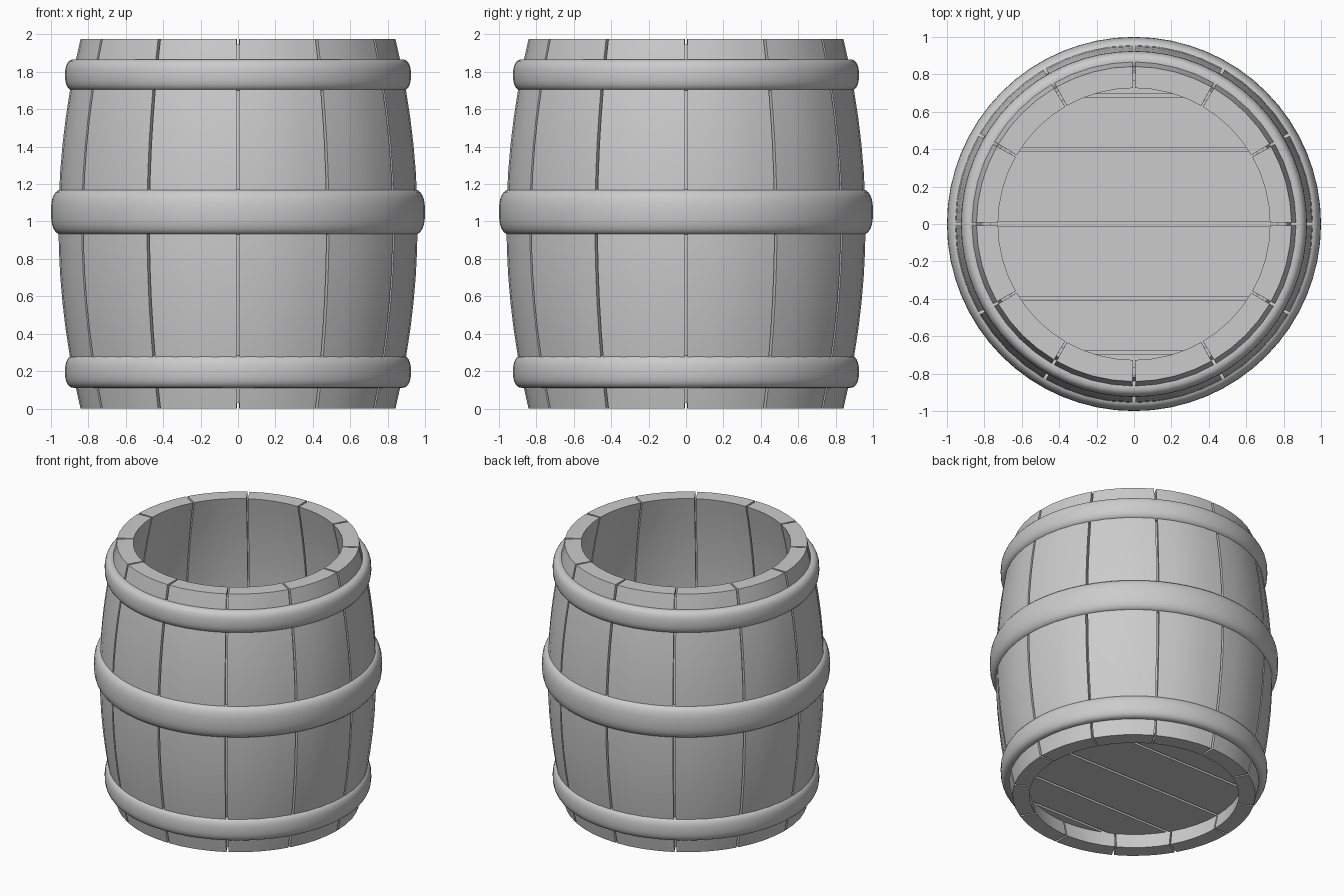
import bpy, bmesh
from math import sin, cos, pi, sqrt, radians, copysign

if "Cube" in bpy.data.objects:
    bpy.data.objects.remove(bpy.data.objects["Cube"])

H, THICK, GAP = 1.975, 0.115, 0.015


def bulge(z):
    t = (z - H / 2) / (H / 2)
    return 0.96 - 0.118 * t * t


def finish(bm, name):
    bmesh.ops.recalc_face_normals(bm, faces=bm.faces[:])
    me = bpy.data.meshes.new(name)
    bm.to_mesh(me)
    bm.free()
    ob = bpy.data.objects.new(name, me)
    bpy.context.collection.objects.link(ob)
    bpy.ops.object.select_all(action='DESELECT')
    bpy.context.view_layer.objects.active = ob
    ob.select_set(True)
    bpy.ops.object.shade_smooth_by_angle(angle=radians(35))
    return ob


def loft(bm, sections, closed=False):
    # skin closed cross-sections; cap the ends unless the loft is a loop
    rings = [[bm.verts.new(p) for p in s] for s in sections]
    n = len(rings[0])
    for k in range(len(rings) - (0 if closed else 1)):
        a, b = rings[k], rings[(k + 1) % len(rings)]
        for i in range(n):
            j = (i + 1) % n
            bm.faces.new((a[i], a[j], b[j], b[i]))
    if not closed:
        bm.faces.new(rings[0])
        bm.faces.new(rings[-1])


def arc(r, a0, a1, z, n):
    return [(r * cos(a0 + (a1 - a0) * i / n), r * sin(a0 + (a1 - a0) * i / n), z)
            for i in range(n + 1)]


def ring(name, profile, segs):
    bm = bmesh.new()
    loft(bm, [[(r * cos(2 * pi * k / segs), r * sin(2 * pi * k / segs), z)
               for r, z in profile] for k in range(segs)], closed=True)
    return finish(bm, name)


# Twelve curved staves
for s in range(12):
    bm = bmesh.new()
    sections = []
    for k in range(15):
        z = H * k / 14
        ro = bulge(z)
        ri = ro - THICK
        a0, a1 = s * pi / 6, (s + 1) * pi / 6
        go, gi = GAP / 2 / ro, GAP / 3 / ri
        sections.append(arc(ro, a0 + go, a1 - go, z, 4) + arc(ri, a1 - gi, a0 + gi, z, 4))
    loft(bm, sections)
    finish(bm, f"stave_{s + 1}")

# Thin core closing the joints between staves
zs = [0.03 + (H - 0.06) * k / 14 for k in range(15)]
ring("stave_joint_core", [(bulge(z) - 0.03, z) for z in zs]
     + [(bulge(z) - THICK + 0.03, z) for z in reversed(zs)], 48)


# Rounded hoops
def hoop(name, z, half_h, r_mid, half_w):
    prof = []
    for i in range(24):
        c, s = cos(2 * pi * i / 24), sin(2 * pi * i / 24)
        prof.append((r_mid + half_w * copysign(abs(c) ** 0.8, c),
                     z + half_h * copysign(abs(s) ** 0.8, s)))
    ring(name, prof, 64)


hoop("bottom_hoop", 0.197, 0.087, 0.872, 0.053)
hoop("middle_hoop", 1.05, 0.12, 0.94, 0.06)
hoop("top_hoop", 1.783, 0.084, 0.872, 0.053)


# Floor planks: slices of a disc, split along x
def plank(name, y0, y1, z0, z1, R=0.79):
    ys = [y0 + (y1 - y0) * i / 8 for i in range(9)]
    right = [(sqrt(R * R - y * y), y) for y in ys]
    outline = right + [(-x, y) for x, y in reversed(right)]
    bm = bmesh.new()
    loft(bm, [[(x, y, z) for x, y in outline] for z in (z0, z1)])
    finish(bm, name)


edges = [-0.78, -0.685, -0.4, 0.0, 0.4, 0.685, 0.78]
for i in range(6):
    plank(f"floor_plank_{i + 1}", edges[i] + 0.01, edges[i + 1] - 0.01, 0.12, 0.2)
plank("floor_joint_core", -0.775, 0.775, 0.145, 0.175, 0.785)
